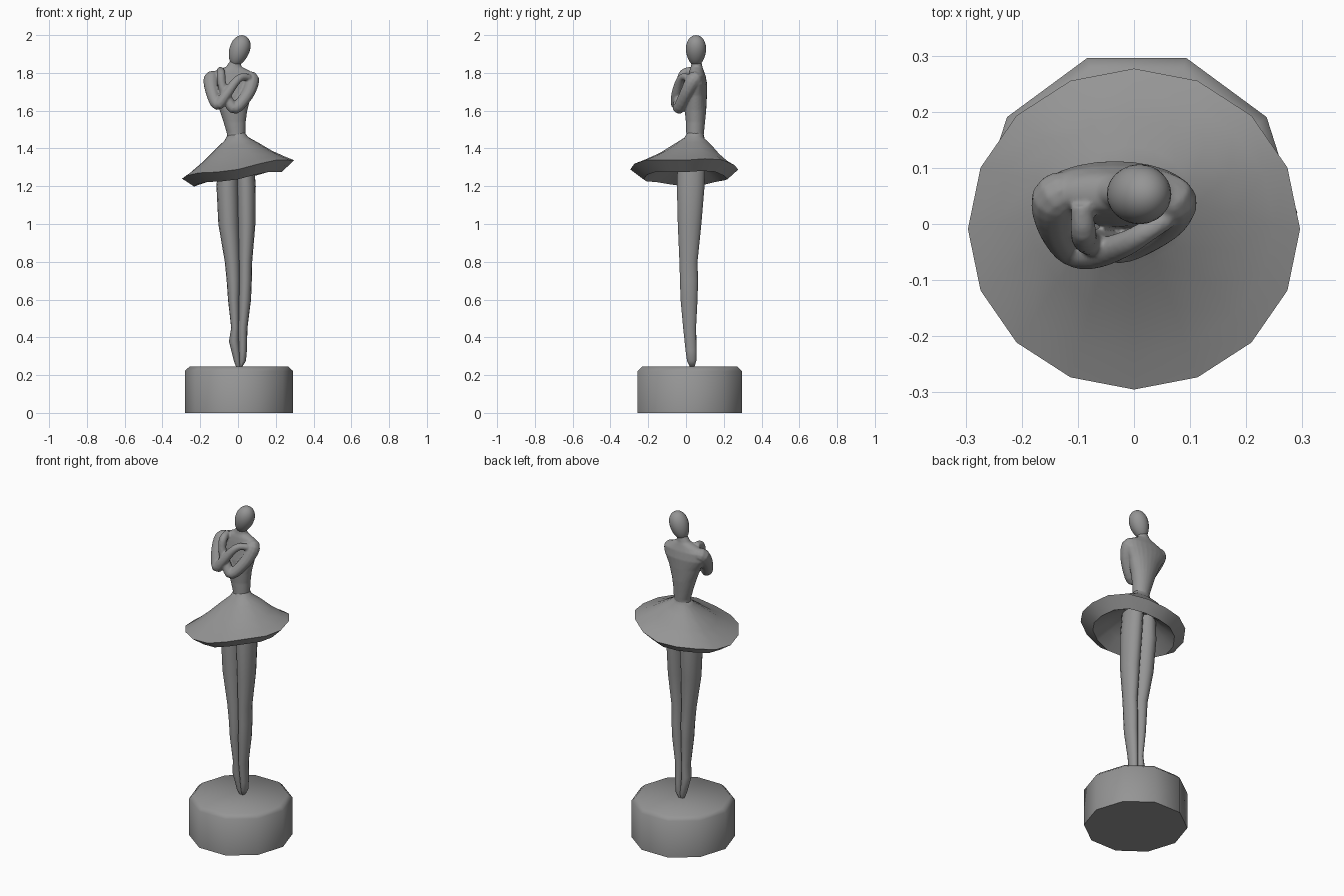
import bpy, bmesh, math
from mathutils import Matrix, Vector

grey = bpy.data.materials.new("dark_grey")
grey.diffuse_color = (0.3, 0.3, 0.3, 1)


def finish(bm, name, angle=40):
    bmesh.ops.recalc_face_normals(bm, faces=bm.faces)
    mesh = bpy.data.meshes.new(name)
    bm.to_mesh(mesh)
    bm.free()
    mesh.materials.append(grey)
    ob = bpy.data.objects.new(name, mesh)
    bpy.context.collection.objects.link(ob)
    bpy.ops.object.select_all(action='DESELECT')
    ob.select_set(True)
    bpy.context.view_layer.objects.active = ob
    bpy.ops.object.shade_smooth_by_angle(angle=math.radians(angle))
    return ob


def loft(name, rings, n=16, tilt=0.0, wave=0.0, angle=40):
    """Stack of elliptical rings (x, y, z, rx, ry), capped at both ends."""
    bm = bmesh.new()
    loops = []
    for x, y, z, rx, ry in rings:
        loop = []
        for i in range(n):
            a = math.tau * i / n
            dx = rx * math.cos(a)
            dz = tilt * dx - wave * rx * math.cos(4 * a + 0.4)
            loop.append(bm.verts.new((x + dx, y + ry * math.sin(a), z + dz)))
        loops.append(loop)
    for lo, hi in zip(loops, loops[1:]):
        for i in range(n):
            j = (i + 1) % n
            bm.faces.new((lo[i], lo[j], hi[j], hi[i]))
    bm.faces.new(loops[0][::-1])
    bm.faces.new(loops[-1])
    return finish(bm, name, angle)


def limb(name, points, n=12):
    """Round tube along a smooth path of (x, y, z, radius)."""
    pts = [Vector(p) for p in points]
    path = []
    for i in range(len(pts) - 1):
        p0, p1, p2 = pts[max(i - 1, 0)], pts[i], pts[i + 1]
        p3 = pts[min(i + 2, len(pts) - 1)]
        for s in range(4):
            t = s / 4
            path.append(0.5 * (2 * p1 + (p2 - p0) * t + (2 * p0 - 5 * p1 + 4 * p2 - p3) * t * t
                               + (3 * p1 - p0 - 3 * p2 + p3) * t ** 3))
    path.append(pts[-1])
    bm = bmesh.new()
    loops = []
    side = Vector((1, 0, 0))
    for i, p in enumerate(path):
        d = (path[min(i + 1, len(path) - 1)] - path[max(i - 1, 0)]).to_3d().normalized()
        side = (side - d * side.dot(d)).normalized()
        up = d.cross(side)
        loops.append([bm.verts.new(p.to_3d() + p.w * (side * math.cos(math.tau * k / n)
                                                      + up * math.sin(math.tau * k / n)))
                      for k in range(n)])
    for lo, hi in zip(loops, loops[1:]):
        for k in range(n):
            j = (k + 1) % n
            bm.faces.new((lo[k], lo[j], hi[j], hi[k]))
    bm.faces.new(loops[0][::-1])
    bm.faces.new(loops[-1])
    return finish(bm, name, 70)


# ten-sided plinth with a softly shaded chamfer
loft("plinth", [(0.005, 0.02, 0, 0.286, 0.29), (0.005, 0.02, 0.222, 0.286, 0.29),
                (0.005, 0.02, 0.245, 0.262, 0.266)], n=10, angle=50)

# legs: (z, inner x, outer x, front y, back y)
right_side = [(0.243, 0.008, 0.022, 0.02, 0.045), (0.275, 0.006, 0.042, 0.005, 0.055),
              (0.33, 0.004, 0.047, -0.003, 0.056), (0.45, 0.0, 0.05, -0.016, 0.054),
              (0.6, 0.003, 0.069, -0.03, 0.062), (0.7, 0.005, 0.073, -0.033, 0.065),
              (0.8, 0.004, 0.075, -0.036, 0.062), (1.0, -0.001, 0.092, -0.045, 0.083),
              (1.2, -0.008, 0.094, -0.05, 0.1), (1.38, -0.015, 0.08, -0.045, 0.105)]
left_side = [(0.243, 0.012, -0.01, 0.02, 0.045), (0.275, 0.012, -0.022, 0.005, 0.055),
             (0.38, 0.006, -0.048, -0.008, 0.056), (0.45, 0.006, -0.036, -0.016, 0.054),
             (0.6, 0.009, -0.053, -0.03, 0.062), (0.7, 0.012, -0.06, -0.033, 0.065),
             (0.8, 0.01, -0.07, -0.036, 0.062), (1.0, 0.006, -0.104, -0.045, 0.083),
             (1.2, 0.004, -0.114, -0.05, 0.1), (1.38, 0.0, -0.1, -0.045, 0.105)]
for name, table in (("leg_right_side", right_side), ("leg_left_side", left_side)):
    loft(name, [((a + b) / 2, (f + k) / 2, z, abs(b - a) / 2, (k - f) / 2)
                for z, a, b, f, k in table], n=14, angle=60)

# tilted sixteen-sided skirt with a folded-under hem
loft("skirt", [(-0.01, 0.047, 1.475, 0.048, 0.046), (-0.01, 0.043, 1.452, 0.063, 0.056),
               (-0.008, 0.035, 1.415, 0.115, 0.105), (-0.004, 0.018, 1.362, 0.185, 0.17),
               (0, 0.0, 1.322, 0.25, 0.235), (0, -0.009, 1.297, 0.296, 0.286),
               (0, -0.003, 1.243, 0.232, 0.222), (0, 0.005, 1.29, 0.16, 0.15),
               (0, 0.02, 1.34, 0.09, 0.09)], n=16, tilt=0.165, wave=0.03, angle=55)

# torso and neck
torso = loft("torso_and_arms", [
    (-0.01, 0.046, 1.43, 0.05, 0.045), (-0.01, 0.048, 1.48, 0.049, 0.047),
    (-0.018, 0.05, 1.54, 0.059, 0.051), (-0.024, 0.05, 1.6, 0.073, 0.057),
    (-0.03, 0.053, 1.68, 0.1, 0.058), (-0.034, 0.058, 1.74, 0.132, 0.054),
    (-0.034, 0.058, 1.785, 0.137, 0.046), (-0.03, 0.056, 1.812, 0.09, 0.038),
    (-0.022, 0.056, 1.832, 0.042, 0.031), (-0.016, 0.056, 1.86, 0.028, 0.026),
    (-0.005, 0.055, 1.9, 0.027, 0.026)], n=24, angle=70)

# crossed arms, blended into the torso
arms = [
    limb("arm_left_side", [(-0.115, 0.062, 1.772, 0.034), (-0.141, 0.045, 1.766, 0.042),
                           (-0.136, -0.005, 1.7, 0.036), (-0.108, -0.046, 1.633, 0.031),
                           (-0.066, -0.052, 1.68, 0.027), (-0.015, -0.035, 1.75, 0.023),
                           (0.02, -0.015, 1.778, 0.02), (0.06, 0.01, 1.775, 0.018)]),
    limb("arm_right_side", [(0.045, 0.058, 1.77, 0.034), (0.072, 0.04, 1.763, 0.041),
                            (0.052, 0.0, 1.69, 0.034), (-0.015, -0.038, 1.613, 0.031),
                            (-0.055, -0.036, 1.66, 0.027), (-0.085, -0.03, 1.74, 0.023),
                            (-0.09, -0.012, 1.798, 0.023), (-0.094, 0.035, 1.815, 0.018)])]
for ob in arms + [torso]:
    ob.select_set(True)
bpy.context.view_layer.objects.active = torso
bpy.ops.object.join()
blend = torso.modifiers.new("blend", 'REMESH')
blend.mode = 'VOXEL'
blend.voxel_size = 0.005
blend.use_smooth_shade = True
soften = torso.modifiers.new("soften", 'SMOOTH')
soften.factor = 0.5
soften.iterations = 4

# egg-shaped tilted head
bm = bmesh.new()
bmesh.ops.create_uvsphere(bm, u_segments=24, v_segments=16, radius=1)
for v in bm.verts:
    w = 0.053 * (1 + 0.14 * v.co.z)
    v.co = (v.co.x * w, v.co.y * w, v.co.z * 0.085)
bm.transform(Matrix.Translation((0.006, 0.053, 1.917)) @ Matrix.Rotation(0.34, 4, 'Y'))
finish(bm, "head", 80)
